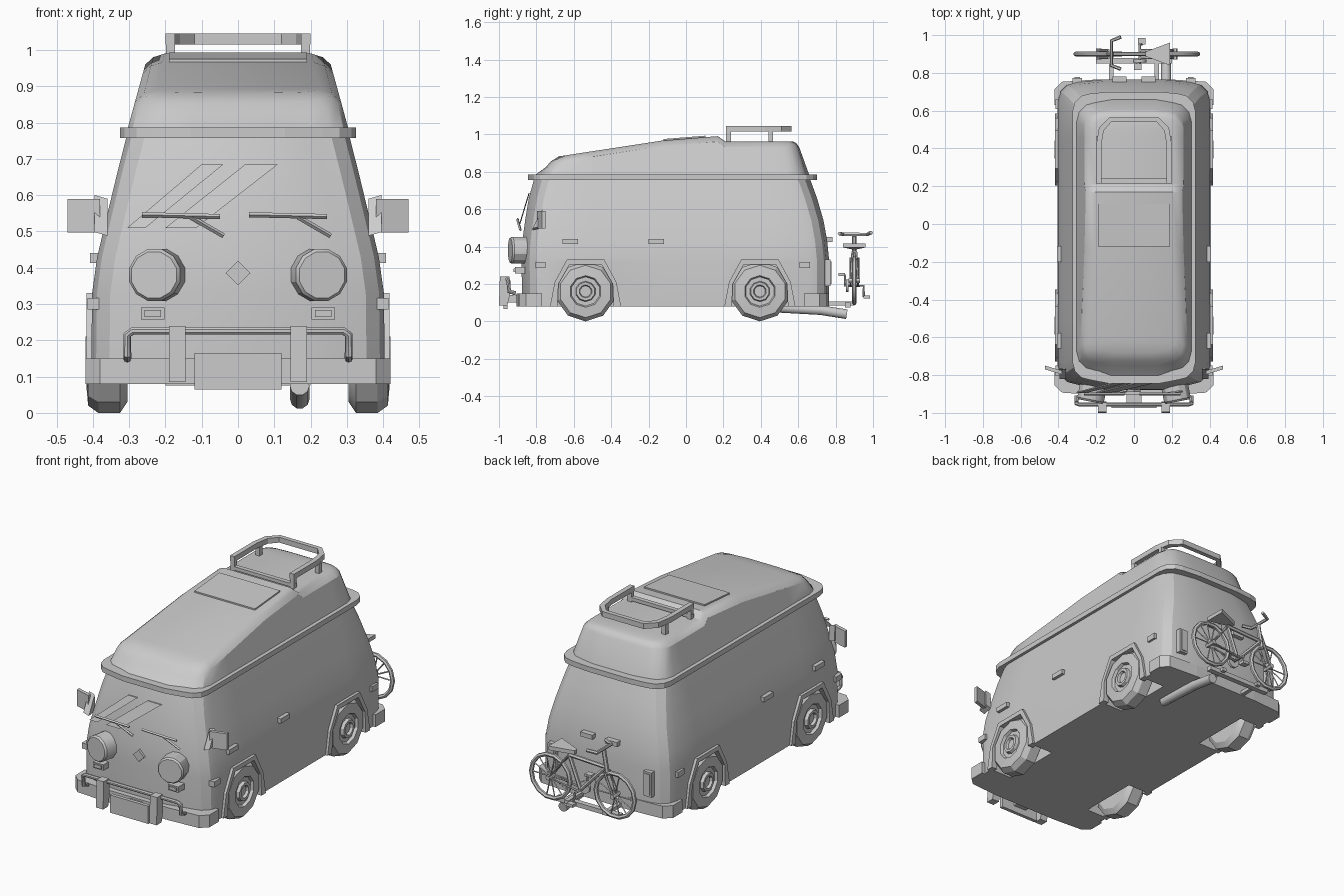
import bpy, bmesh, math
from mathutils import Vector

cube = bpy.data.objects.get("Cube")
if cube:
    bpy.data.objects.remove(cube)

paint = bpy.data.materials.new("plain_grey")
paint.use_nodes = True
grey = (0.6, 0.6, 0.6, 1)
paint.diffuse_color = grey
paint.node_tree.nodes["Principled BSDF"].inputs["Base Color"].default_value = grey


def finish(name, bm, smooth=None):
    bmesh.ops.recalc_face_normals(bm, faces=bm.faces)
    mesh = bpy.data.meshes.new(name)
    bm.to_mesh(mesh)
    bm.free()
    mesh.materials.append(paint)
    obj = bpy.data.objects.new(name, mesh)
    bpy.context.collection.objects.link(obj)
    if smooth:
        bpy.ops.object.select_all(action='DESELECT')
        obj.select_set(True)
        bpy.context.view_layer.objects.active = obj
        bpy.ops.object.shade_smooth_by_angle(angle=math.radians(smooth))
    return obj


def loft(name, rings, smooth=None):
    """Skin closed rings; cap the ends with strips joining mirrored points."""
    bm = bmesh.new()
    rows = [[bm.verts.new(p) for p in ring] for ring in rings]
    n = len(rows[0])
    for a, b in zip(rows, rows[1:]):
        for i in range(n):
            bm.faces.new((a[i], a[(i + 1) % n], b[(i + 1) % n], b[i]))
    for row in (rows[0], rows[-1]):
        for i in range(n // 2 - 1):
            bm.faces.new((row[i], row[i + 1], row[n - 2 - i], row[n - 1 - i]))
    return finish(name, bm, smooth)


def slab(name, points, depth):
    """Extrude a flat outline along a vector."""
    bm = bmesh.new()
    d = Vector(depth)
    a = [bm.verts.new(p) for p in points]
    b = [bm.verts.new(Vector(p) + d) for p in points]
    bm.faces.new(a)
    bm.faces.new(b[::-1])
    for i in range(len(a)):
        j = (i + 1) % len(a)
        bm.faces.new((a[i], a[j], b[j], b[i]))
    return finish(name, bm)


def box(name, x, y, z):
    return slab(name, [(x[0], y[0], z[0]), (x[1], y[0], z[0]),
                       (x[1], y[1], z[0]), (x[0], y[1], z[0])], (0, 0, z[1] - z[0]))


def tube(name, points, radius, sides=2, closed=False):
    curve = bpy.data.curves.new(name, 'CURVE')
    curve.dimensions = '3D'
    curve.bevel_depth, curve.bevel_resolution, curve.use_fill_caps = radius, sides, True
    line = curve.splines.new('POLY')
    line.points.add(len(points) - 1)
    for p, co in zip(line.points, points):
        p.co = (*co, 1)
    line.use_cyclic_u = closed
    temp = bpy.data.objects.new(name, curve)
    mesh = bpy.data.meshes.new_from_object(temp)
    bpy.data.objects.remove(temp)
    bm = bmesh.new()
    bm.from_mesh(mesh)
    return finish(name, bm, 40)


def turned(name, profile, centre, axis, sides, smooth=None):
    """Revolve (radius, distance) pairs about an axis."""
    bm = bmesh.new()
    q = Vector(axis).to_track_quat('Z', 'Y')
    rows = []
    for r, h in profile:
        angles = [2 * math.pi * (i + 0.5) / sides for i in range(sides)]
        rows.append([bm.verts.new(Vector(centre) + q @ Vector((r * math.cos(t), r * math.sin(t), h)))
                     for t in angles])
    for a, b in zip(rows, rows[1:]):
        for i in range(sides):
            bm.faces.new((a[i], a[(i + 1) % sides], b[(i + 1) % sides], b[i]))
    bm.faces.new(rows[0])
    bm.faces.new(rows[-1])
    return finish(name, bm, smooth)


def interp(table, v):
    for (a, fa), (b, fb) in zip(table, table[1:]):
        if v <= b:
            return fa + (fb - fa) * max(0, v - a) / (b - a)
    return table[-1][1]


def outline(w, front, back, height, r=0.1, bow=0.03, lean=0):
    """Rounded plan outline; height is a number or a function of y."""
    arc = [math.radians(t) for t in (0, 30, 60, 90)]
    half = [(w * 0.4, front)]
    half += [(w - r + r * math.sin(t), front + bow + r - r * math.cos(t)) for t in arc]
    half += [(w, y) for y in (-0.5, -0.13, 0.17, 0.21, 0.45)]
    half += [(w - r + r * math.cos(t), back - bow / 2 - r + r * math.sin(t)) for t in arc]
    half += [(w * 0.4, back)]
    ring = []
    for x, y in half:
        z = height(y) if callable(height) else height
        ring.append((x * (1 - lean * (z - 0.78)), y, z))
    return ring + [(-x, y, z) for x, y, z in reversed(ring)]


# Lower body
body = loft("van_body", [outline(*s) for s in (
    (0.405, -0.875, 0.765, 0.08), (0.402, -0.88, 0.765, 0.33), (0.388, -0.875, 0.755, 0.43),
    (0.362, -0.86, 0.735, 0.54), (0.333, -0.84, 0.70, 0.66), (0.305, -0.81, 0.66, 0.77))], 25)

# Wheel wells, arches and wheels
axles = (-0.537, 0.395)
arch = [(-0.175, 0.06), (-0.16, 0.2), (-0.095, 0.315), (0.095, 0.315), (0.16, 0.2), (0.175, 0.06)]
lip = [(-0.19, 0.08), (-0.165, 0.21), (-0.1, 0.33), (0.1, 0.33), (0.165, 0.21), (0.19, 0.08)]
inner = [(-0.15, 0.08), (-0.145, 0.2), (-0.085, 0.305), (0.085, 0.305), (0.145, 0.2), (0.15, 0.08)]
for s, side in ((1, "left"), (-1, "right")):
    for y, end in zip(axles, ("front", "rear")):
        cutter = slab("well_cutter", [(s * 0.27, y + a, z) for a, z in arch], (s * 0.3, 0, 0))
        cut = body.modifiers.new("wheel_well", 'BOOLEAN')
        cut.operation, cut.solver, cut.object = 'DIFFERENCE', 'EXACT', cutter
        bpy.context.view_layer.objects.active = body
        bpy.ops.object.modifier_apply(modifier=cut.name)
        bpy.data.objects.remove(cutter)
        slab(f"{end}_{side}_arch", [(s * 0.385, y + a, z) for a, z in lip + inner[::-1]],
             (s * 0.033, 0, 0))
        turned(f"{end}_{side}_wheel", [(0.13, 0), (0.16, 0.02), (0.16, 0.08), (0.14, 0.108),
                                       (0.085, 0.113), (0.078, 0.098), (0.055, 0.098), (0.05, 0.115),
                                       (0.035, 0.115), (0.03, 0.1)],
               (s * 0.305, y, 0.16), (s, 0, 0), 10, 25)

# Belt moulding and raised roof
loft("belt_moulding", [outline(0.325, -0.845, 0.7, z, 0.09, 0.02) for z in (0.757, 0.786)])
crest = [(-0.76, 0.85), (-0.68, 0.882), (-0.13, 0.966), (0.17, 0.99), (0.21, 0.962), (0.6, 0.962)]
loft("raised_roof", [
    outline(0.305, -0.81, 0.66, 0.78),
    outline(0.305, -0.75, 0.605, lambda y: interp(crest, y) - 0.03, 0.09, 0.015, 0.9),
    outline(0.285, -0.725, 0.59, lambda y: interp(crest, y) - 0.01, 0.08, 0.01, 0.9),
    outline(0.25, -0.68, 0.57, lambda y: interp(crest, y), 0.07, 0.01, 0.9)], 30)
slab("roof_hatch", [(x, y, interp(crest, y) - 0.001) for x, y in
                    ((-0.19, -0.12), (0.19, -0.12), (0.19, 0.105), (-0.19, 0.105))], (0, 0, 0.009))

# Roof rack
outer = [(0.2, 0.215), (0.2, 0.42), (0.185, 0.51), (0.13, 0.565)]
inside = [(0.173, 0.215), (0.173, 0.42), (0.16, 0.495), (0.12, 0.54)]
rail = outer + [(-x, y) for x, y in outer[::-1]] + [(-x, y) for x, y in inside] + inside[::-1]
slab("rack_rail", [(x, y, 1.015) for x, y in rail], (0, 0, 0.03))
box("rack_cross_bar", (-0.2, 0.2), (0.215, 0.24), (0.968, 0.988))
for s in (1, -1):
    for y in (0.215, 0.44):
        box("rack_leg", sorted((s * 0.174, s * 0.199)), (y, y + 0.026), (0.95, 1.016))

# Bumpers
for name, rim, keep in (("front_bumper", -0.905, -1), ("rear_bumper", 0.765, 1)):
    r = [(0.42, rim - keep * 0.135), (0.42, rim - keep * 0.05), (0.38, rim - keep * 0.012), (0.2, rim)]
    slab(name, [(x, y, 0.08) for x, y in r] + [(-x, y, 0.08) for x, y in r[::-1]], (0, 0, 0.07))

# Bull bar and number plate
bar = [(0.305, -0.91, 0.15), (0.305, -0.945, 0.16), (0.305, -0.95, 0.215), (0.29, -0.955, 0.226)]
tube("bull_bar", bar + [(-x, y, z) for x, y, z in bar[::-1]], 0.011)
for x in (-0.19, 0.145):
    slab("bull_bar_upright", [(x, -1, 0.085), (x, -0.955, 0.085), (x, -0.94, 0.15), (x, -0.945, 0.24),
                              (x, -0.995, 0.24)], (0.045, 0, 0))
box("front_plate", (-0.12, 0.12), (-0.975, -0.955), (0.065, 0.165))
box("plate_bracket", (-0.04, 0.04), (-0.96, -0.9), (0.1, 0.14))

# Front details: stripes, wipers, badge
for a, b, c, d in ((-0.305, -0.255, -0.04, -0.1), (-0.2, -0.115, 0.11, 0.02)):
    slab("windscreen_stripe", [(a, -0.895, 0.51), (b, -0.895, 0.51), (c, -0.842, 0.685),
                               (d, -0.842, 0.685)], (0, 0.006, 0))
for x in (-0.265, 0.03):
    tube("wiper_blade", [(x, -0.9, 0.546), (x + 0.215, -0.9, 0.541)], 0.007, 0)
    tube("wiper_arm", [(x + 0.135, -0.9, 0.54), (x + 0.225, -0.885, 0.488)], 0.007, 0)
slab("front_badge", [(0, -0.89, 0.352), (0.034, -0.89, 0.385), (0, -0.89, 0.419),
                     (-0.034, -0.89, 0.385)], (0, 0.02, 0))

for s, side in ((1, "left"), (-1, "right")):
    def sided(name, x, y, z):
        return box(f"{side}_{name}", sorted((s * x[0], s * x[1])), y, z)

    # Lamps
    turned(f"{side}_headlight", [(0.074, 0), (0.074, 0.09), (0.066, 0.1)],
           (s * 0.212, -0.842, 0.38), (s * 0.2, -1, 0), 12, 30)
    sided("front_indicator", (0.202, 0.267), (-0.915, -0.86), (0.257, 0.29))
    sided("indicator_lens", (0.212, 0.257), (-0.922, -0.91), (0.264, 0.283))
    sided("rear_light", (0.275, 0.325), (0.735, 0.773), (0.19, 0.33))
    sided("rear_light_lens", (0.285, 0.315), (0.77, 0.778), (0.2, 0.32))
    sided("rear_hinge", (0.04, 0.115), (0.74, 0.782), (0.425, 0.45))
    # Side handles and markers
    for y in (-0.66, -0.2):
        sided("side_handle", (0.37, 0.408), (y, y + 0.083), (0.413, 0.44))
    for y in (-0.805, 0.608):
        sided("side_marker", (0.36, 0.415), (y, y + 0.055), (0.285, 0.316))
    # Wing mirrors
    slab(f"{side}_mirror", [(s * x, -0.77 + (0.47 - x) * -0.3, z) for x, z in (
        (0.38, 0.52), (0.39, 0.497), (0.47, 0.497), (0.47, 0.59), (0.38, 0.59))], (0, 0.02, 0))
    slab(f"{side}_mirror_arm", [(s * 0.36, -0.82, 0.488), (s * 0.36, -0.765, 0.5),
                                (s * 0.36, -0.768, 0.59)], (s * 0.035, 0, 0.01))

# Exhaust
tube("exhaust", [(0.17, 0.45, 0.075), (0.17, 0.72, 0.06), (0.17, 0.86, 0.038)], 0.027, 3)

# Bicycle on its carrier
deck = 0.9


def at(x, z, y=0):
    return (x, deck + y, z)


front, rear, crank = (-0.187, 0.217), (0.217, 0.217), (0.03, 0.19)
seat, head = (0.1, 0.37), (-0.13, 0.36)
for name, hub in (("bike_front", front), ("bike_rear", rear)):
    turns = [2 * math.pi * i / 14 for i in range(14)]
    rim = [at(hub[0] + 0.122 * math.cos(t), hub[1] + 0.122 * math.sin(t)) for t in turns]
    tube(name + "_tyre", rim, 0.012, 1, True)
    for i in range(5):
        tube(name + "_spoke", [rim[i], rim[i + 7]], 0.004, 0)
    tube(name + "_hub", [at(*hub, -0.03), at(*hub, 0.03)], 0.014, 1)
for name, a, b in (("seat_tube", crank, seat), ("top_tube", seat, head), ("down_tube", crank, head)):
    tube("bike_" + name, [at(*a), at(*b)], 0.011, 1)
for y in (-0.02, 0.02):
    tube("bike_fork", [at(*front, y), at(-0.135, 0.34, y)], 0.007, 1)
    tube("bike_stays", [at(*crank, y), at(*rear, y), at(*seat, y / 2)], 0.006, 1)
tube("bike_stem", [at(-0.138, 0.33), at(-0.115, 0.455)], 0.012, 1)
tube("bike_handlebar", [at(-0.07, 0.47, -0.08), at(-0.12, 0.465, -0.06), at(-0.12, 0.465, 0.07),
                        at(-0.07, 0.475, 0.09)], 0.01, 1)
slab("bike_saddle", [at(0.06, 0.385, -0.012), at(0.06, 0.385, 0.012), at(0.19, 0.395, 0.06),
                     at(0.19, 0.395, -0.06)], (0, 0, 0.022))
tube("bike_chainring", [at(*crank, -0.045), at(*crank, -0.03)], 0.035, 3)
for s in (1, -1):
    foot = at(crank[0] + s * 0.01, crank[1] - s * 0.06, s * 0.05)
    tube("bike_crank", [at(*crank), at(*crank, s * 0.05), foot], 0.007, 1)
    box("bike_pedal", (foot[0] - 0.02, foot[0] + 0.02), sorted((foot[1], foot[1] + s * 0.035)),
        (foot[2] - 0.008, foot[2] + 0.008))
    box("carrier_arm", (s * 0.12 - 0.012, s * 0.12 + 0.012), (0.74, 0.9), (0.085, 0.105))
box("carrier_tray", (-0.2, 0.2), (0.85, 0.88), (0.075, 0.1))
